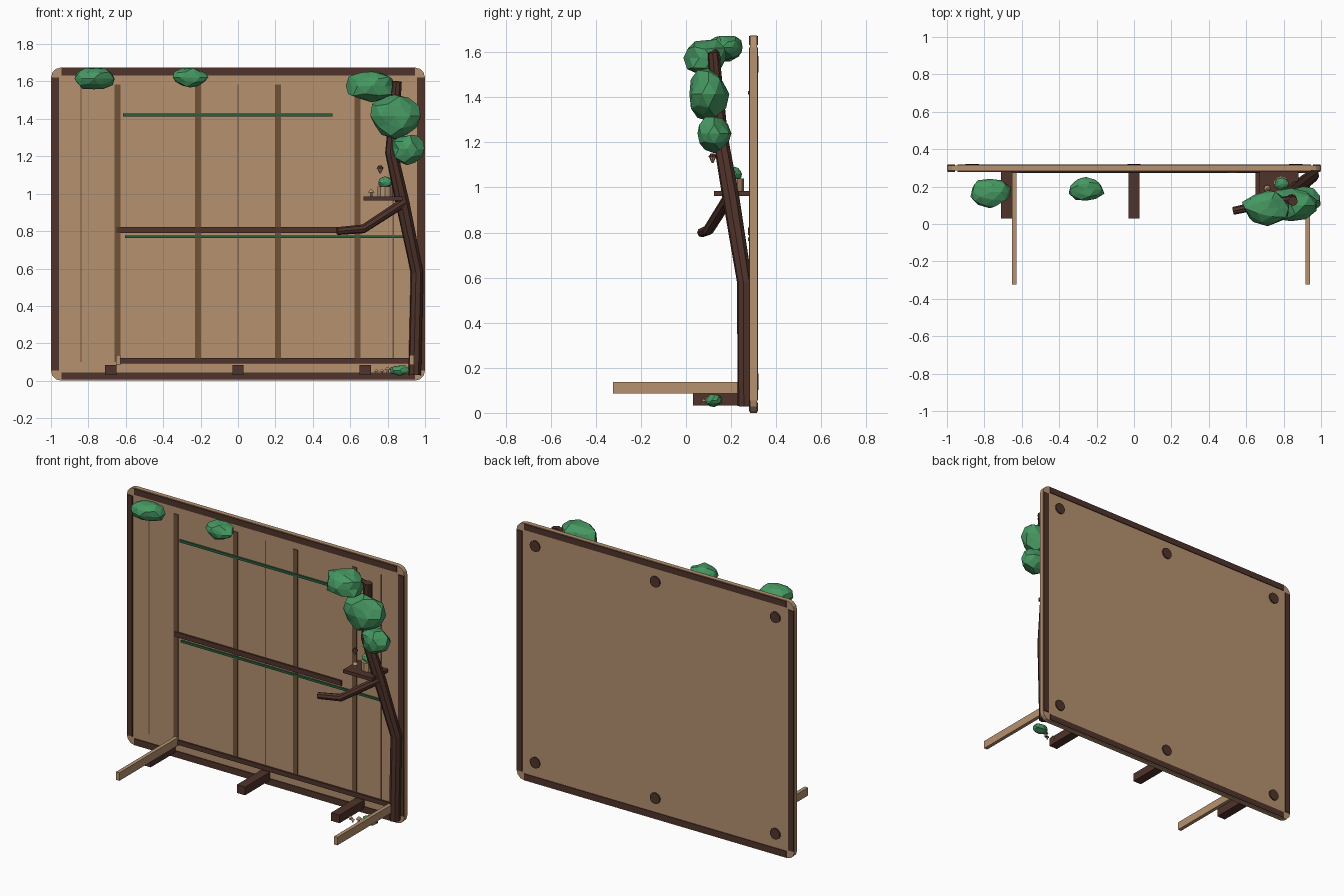
import bpy, bmesh, math, random
from mathutils import Vector, Matrix

random.seed(4)
cube = bpy.data.objects.get("Cube")
if cube:
    bpy.data.objects.remove(cube, do_unlink=True)


def material(name, code):
    def lin(c):
        return c / 12.92 if c <= 0.04045 else ((c + 0.055) / 1.055) ** 2.4
    rgb = [lin(int(code[i:i + 2], 16) / 255) for i in (0, 2, 4)] + [1]
    m = bpy.data.materials.new(name)
    m.use_nodes = True
    m.diffuse_color = rgb
    m.node_tree.nodes["Principled BSDF"].inputs["Base Color"].default_value = rgb
    return m


TAN = material("tan wood", "b69170")
DARK = material("dark wood", "50332b")
SLAT = material("brown slat", "705239")
LEAF = material("leaf green", "469862")
VINE = material("vine green", "28603f")
CREAM = material("pale stem", "c9ab87")


def finish(name, bm, mat):
    me = bpy.data.meshes.new(name)
    bmesh.ops.recalc_face_normals(bm, faces=bm.faces)
    bm.to_mesh(me)
    bm.free()
    me.materials.append(mat)
    ob = bpy.data.objects.new(name, me)
    bpy.context.scene.collection.objects.link(ob)
    return ob


def box(name, xs, ys, zs, mat):
    bm = bmesh.new()
    bmesh.ops.create_cube(bm, size=1)
    for v in bm.verts:
        v.co = [(lo + hi) / 2 + c * (hi - lo) for c, (lo, hi) in zip(v.co, (xs, ys, zs))]
    return finish(name, bm, mat)


def cone(name, at, r1, r2, depth, mat, sides=8, turn=None):
    bm = bmesh.new()
    m = Matrix.Translation(at) @ (turn or Matrix())
    bmesh.ops.create_cone(bm, cap_ends=True, segments=sides, radius1=r1,
                          radius2=r2, depth=depth, matrix=m)
    return finish(name, bm, mat)


def tuft(name, at, size):
    """Faceted leaf clump."""
    bm = bmesh.new()
    bmesh.ops.create_icosphere(bm, subdivisions=2, radius=1)
    for v in bm.verts:
        k = random.uniform(0.82, 1.04)
        v.co = [a + c * k * s for a, c, s in zip(at, v.co, size)]
    return finish(name, bm, LEAF)


def limb(name, points, mat):
    """Tapered tube through (x, y, z, radius) points."""
    cu = bpy.data.curves.new(name, "CURVE")
    cu.dimensions = "3D"
    cu.bevel_depth = 1
    cu.bevel_resolution = 2
    cu.use_fill_caps = True
    sp = cu.splines.new("POLY")
    sp.points.add(len(points) - 1)
    for p, (x, y, z, r) in zip(sp.points, points):
        p.co = (x, y, z, 1)
        p.radius = r
    tmp = bpy.data.objects.new(name + "_path", cu)
    bpy.context.scene.collection.objects.link(tmp)
    deps = bpy.context.evaluated_depsgraph_get()
    me = bpy.data.meshes.new_from_object(tmp.evaluated_get(deps))
    bpy.data.objects.remove(tmp, do_unlink=True)
    bm = bmesh.new()
    bm.from_mesh(me)
    bmesh.ops.remove_doubles(bm, verts=bm.verts, dist=0.0001)
    for f in bm.faces:
        f.smooth = False
        f.material_index = 0
    return finish(name, bm, mat)


# Back board with rounded corners
FRONT, BACK, TOP, R = 0.285, 0.314, 1.675, 0.055
bm = bmesh.new()
ring = []
for i, (cx, cz) in enumerate([(1 - R, TOP - R), (R - 1, TOP - R), (R - 1, R), (1 - R, R)]):
    for k in range(4):
        a = math.radians(90 * i + 30 * k)
        ring.append(bm.verts.new((cx + R * math.cos(a), FRONT, cz + R * math.sin(a))))
face = bm.faces.new(ring)
out = bmesh.ops.extrude_face_region(bm, geom=[face])
bmesh.ops.translate(bm, vec=(0, BACK - FRONT, 0),
                    verts=[g for g in out["geom"] if isinstance(g, bmesh.types.BMVert)])
finish("back_board", bm, TAN)

# Dark border strips on both faces
for side, ys in (("front", (0.279, FRONT)), ("back", (BACK, 0.319))):
    for s, label in ((-1, "right"), (1, "left")):
        xs = sorted((s * 0.957, s * 0.996))
        box(f"{side}_{label}_border", xs, ys, (R, TOP - R), DARK)
    box(f"{side}_top_border", (R - 1, 1 - R), ys, (TOP - 0.043, TOP - 0.004), DARK)
    box(f"{side}_bottom_border", (R - 1, 1 - R), ys, (0.006, 0.045), DARK)

# Vertical slats and thin seams
for i, x in enumerate((-0.645, -0.215, 0.215, 0.64)):
    box(f"slat_{i}", (x - 0.016, x + 0.016), (0.281, FRONT), (0.1, 1.585), SLAT)
for i, x in enumerate((-0.84, 0, 0.83)):
    box(f"seam_{i}", (x - 0.003, x + 0.003), (0.283, FRONT), (0.1, 1.585), SLAT)

# Horizontal rails and vines
box("middle_rail", (-0.65, 0.55), (0.274, FRONT), (0.79, 0.822), DARK)
box("lower_rail", (-0.64, 0.93), (0.274, FRONT), (0.092, 0.122), DARK)
box("upper_vine", (-0.615, 0.505), (0.275, FRONT), (1.413, 1.429), VINE)
box("middle_vine", (-0.605, 0.9), (0.275, FRONT), (0.763, 0.777), VINE)

# Feet, side arms and rear discs
for i, x in enumerate((-0.68, 0, 0.68)):
    box(f"foot_{i}", (x - 0.03, x + 0.03), (0.03, FRONT), (0.032, 0.085), DARK)
for label, x in (("right", -0.64), ("left", 0.93)):
    box(f"{label}_arm", (x - 0.012, x + 0.012), (-0.323, FRONT), (0.085, 0.137), TAN)
for x in (-0.865, 0, 0.865):
    for z in (0.138, 1.547):
        cone("rear_disc", (x, 0.317, z), 0.036, 0.036, 0.009, DARK, 16,
             Matrix.Rotation(math.pi / 2, 4, "X"))

# Tree
limb("trunk", [(0.945, 0.262, 0.03, 0.034), (0.957, 0.26, 0.58, 0.034),
               (0.88, 0.2, 0.95, 0.038), (0.82, 0.153, 1.22, 0.034),
               (0.85, 0.122, 1.6, 0.026)], DARK)
limb("low_branch", [(0.89, 0.19, 0.955, 0.026), (0.67, 0.1, 0.812, 0.024),
                    (0.53, 0.07, 0.8, 0.021)], DARK)
limb("top_branch", [(0.86, 0.135, 1.57, 0.022), (0.7, 0.11, 1.63, 0.018)], DARK)
for i, (at, size) in enumerate([
        ((-0.77, 0.17, 1.615), (0.115, 0.085, 0.065)),
        ((-0.255, 0.185, 1.622), (0.1, 0.072, 0.057)),
        ((0.715, 0.085, 1.575), (0.14, 0.1, 0.095)),
        ((0.84, 0.1, 1.415), (0.14, 0.095, 0.12)),
        ((0.905, 0.125, 1.24), (0.095, 0.08, 0.085)),
        ((0.79, 0.215, 1.06), (0.045, 0.035, 0.032)),
        ((0.865, 0.125, 0.055), (0.055, 0.04, 0.03))]):
    tuft(f"leaf_clump_{i}", at, size)

# Shelf with planter, mushrooms and acorn
box("shelf", (0.67, 0.88), (0.125, FRONT), (0.963, 0.985), DARK)
cone("planter", (0.787, 0.215, 1.012), 0.042, 0.042, 0.055, TAN, 10)
for i, (x, y, z, s) in enumerate([(0.712, 0.19, 0.985, 1), (0.74, 0.1, 0.035, 0.7),
                                  (0.77, 0.08, 0.035, 0.7), (0.8, 0.1, 0.035, 1)]):
    cone(f"mushroom_stem_{i}", (x, y, z + 0.012 * s), 0.007 * s, 0.006 * s, 0.024 * s, CREAM)
    cone(f"mushroom_cap_{i}", (x, y, z + 0.03 * s), 0.018 * s, 0.004 * s, 0.016 * s, TAN)
cone("acorn_nut", (0.76, 0.118, 1.122), 0.004, 0.016, 0.026, TAN)
cone("acorn_cap", (0.76, 0.118, 1.143), 0.02, 0.008, 0.016, DARK)
